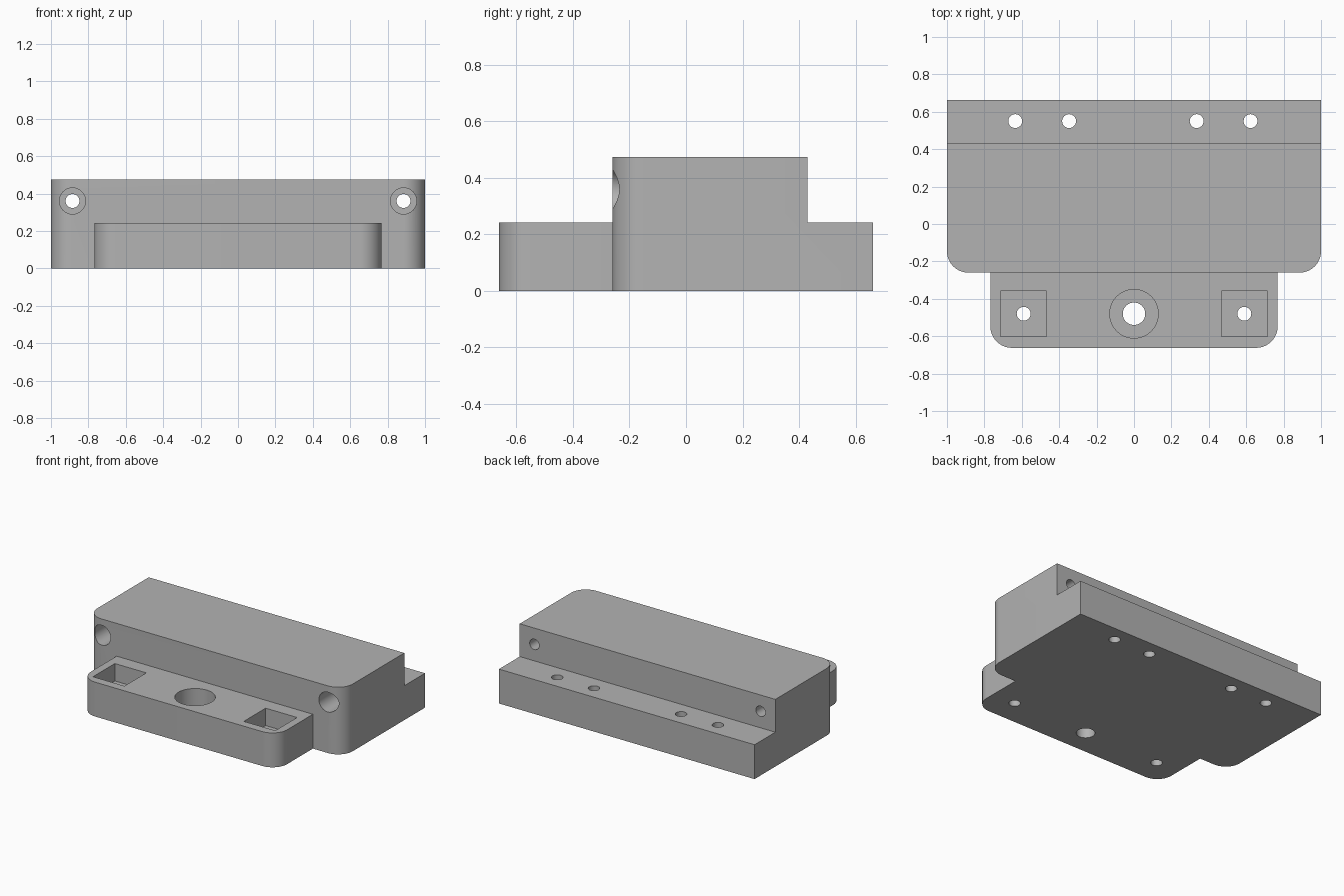
import bpy, bmesh, math
from mathutils import Matrix

if "Cube" in bpy.data.objects:
    bpy.data.objects.remove(bpy.data.objects["Cube"])

grey = bpy.data.materials.new("plain grey")
grey.diffuse_color = (0.45, 0.45, 0.45, 1)
grey.use_nodes = True
grey.node_tree.nodes["Principled BSDF"].inputs["Base Color"].default_value = grey.diffuse_color

TOP, STEP = 0.475, 0.243      # block height, tab and rear ledge height
FRONT, TAB_FRONT, BACK = -0.26, -0.662, 0.662


def add(name, bm):
    bmesh.ops.recalc_face_normals(bm, faces=bm.faces)
    mesh = bpy.data.meshes.new(name)
    bm.to_mesh(mesh)
    bm.free()
    ob = bpy.data.objects.new(name, mesh)
    bpy.context.collection.objects.link(ob)
    mesh.materials.append(grey)
    return ob


def rounded_slab(name, half, y0, y1, height, r=0.115, n=16):
    """Slab with its two front corners rounded in plan."""
    pts = [(half, y1), (-half, y1)]
    for cx, start in ((-half + r, math.pi), (half - r, 1.5 * math.pi)):
        for i in range(n + 1):
            a = start + i / n * math.pi / 2
            pts.append((cx + r * math.cos(a), y0 + r + r * math.sin(a)))
    bm = bmesh.new()
    face = bm.faces.new([bm.verts.new((x, y, 0)) for x, y in pts])
    top = bmesh.ops.extrude_face_region(bm, geom=[face])["geom"]
    bmesh.ops.translate(bm, vec=(0, 0, height),
                        verts=[v for v in top if isinstance(v, bmesh.types.BMVert)])
    return add(name, bm)


def box(name, x0, x1, y0, y1, z0, z1):
    bm = bmesh.new()
    m = (Matrix.Translation(((x0 + x1) / 2, (y0 + y1) / 2, (z0 + z1) / 2))
         @ Matrix.Diagonal((x1 - x0, y1 - y0, z1 - z0, 1)))
    bmesh.ops.create_cube(bm, size=1, matrix=m)
    return add(name, bm)


def drill(name, r, centre, length, along_y=False):
    bm = bmesh.new()
    m = Matrix.Translation(centre)
    if along_y:
        m = m @ Matrix.Rotation(math.pi / 2, 4, "X")
    bmesh.ops.create_cone(bm, cap_ends=True, segments=48, radius1=r, radius2=r,
                          depth=length, matrix=m)
    return add(name, bm)


def combine(target, tool, operation):
    mod = target.modifiers.new(operation.lower(), "BOOLEAN")
    mod.operation, mod.solver, mod.object = operation, "EXACT", tool
    bpy.context.view_layer.objects.active = target
    bpy.ops.object.modifier_apply(modifier=mod.name)
    bpy.data.objects.remove(tool, do_unlink=True)


# Main block with rear ledge and front tab
block = rounded_slab("mounting_block", 1.0, FRONT, BACK, TOP)
combine(block, box("ledge_cut", -1.2, 1.2, 0.43, 1, STEP, 1), "DIFFERENCE")
combine(block, rounded_slab("front_tab", 0.768, TAB_FRONT, -0.1, STEP), "UNION")

cutters = []
# Four holes through the rear ledge
for x in (-0.635, -0.347, 0.335, 0.623):
    cutters.append(drill("ledge_hole", 0.037, (x, 0.55, 0.12), 0.5))

# Centre hole with counterbore in the tab
cutters.append(drill("centre_hole", 0.06, (0, -0.48, 0.12), 0.5))
cutters.append(drill("centre_bore", 0.13, (0, -0.48, 0.27), 0.3))

for s in (-1, 1):
    # Square pocket with a small hole in its floor
    x = s * 0.59
    cutters.append(box("pocket", x - 0.123, x + 0.123, -0.602, -0.358, 0.12, 0.4))
    cutters.append(drill("pocket_hole", 0.037, (x, -0.48, 0.1), 0.5))
    # Horizontal bolt hole with counterbore from the front
    cutters.append(drill("bolt_hole", 0.037, (s * 0.885, 0.1, 0.36), 1.2, True))
    cutters.append(drill("bolt_bore", 0.07, (s * 0.885, -0.16, 0.36), 0.4, True))

for c in cutters:
    combine(block, c, "DIFFERENCE")

# Smooth rounded corners and bores, keep hard edges
bpy.ops.object.select_all(action="DESELECT")
block.select_set(True)
bpy.context.view_layer.objects.active = block
bpy.ops.object.shade_smooth_by_angle(angle=math.radians(30))
